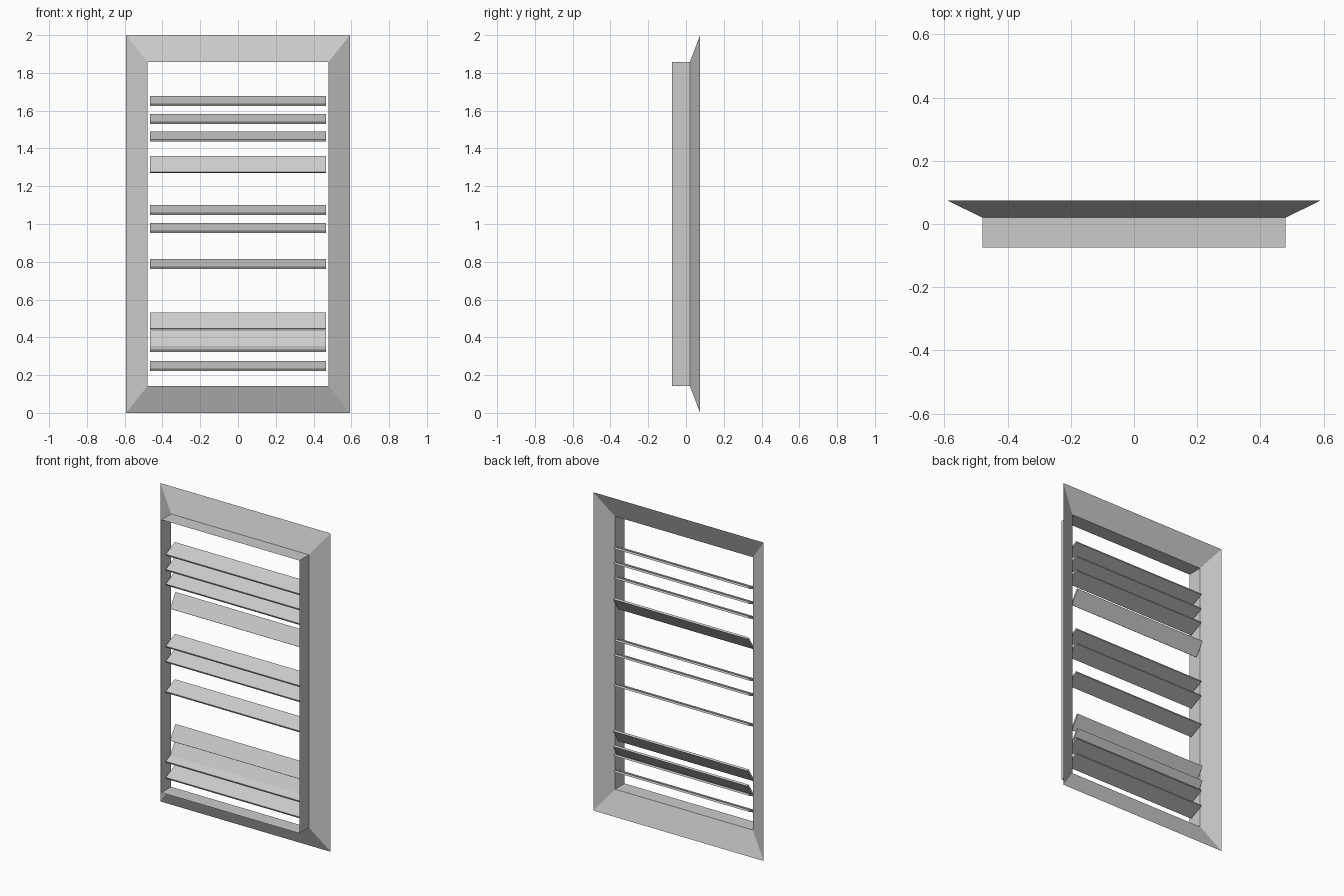
import bpy, bmesh
from math import radians

if "Cube" in bpy.data.objects:
    bpy.data.objects.remove(bpy.data.objects["Cube"])


def add_mesh(name, bm):
    mesh = bpy.data.meshes.new(name)
    bm.to_mesh(mesh)
    bm.free()
    obj = bpy.data.objects.new(name, mesh)
    bpy.context.collection.objects.link(obj)
    return obj


# Thin sheet frame: straight inner sleeve, then a mitred flare to the back
# Each section is (half width, half height, y)
sections = [(0.479, 0.857, -0.075), (0.479, 0.857, 0.02), (0.592, 1.0, 0.075)]
bm = bmesh.new()
rings = [[bm.verts.new((sx * w, y, 1 + sz * h))
          for sx, sz in ((-1, -1), (1, -1), (1, 1), (-1, 1))]
         for w, h, y in sections]
for a, b in zip(rings, rings[1:]):
    for i in range(4):
        j = (i + 1) % 4
        bm.faces.new((a[i], a[j], b[j], b[i]))
bmesh.ops.recalc_face_normals(bm, faces=bm.faces)
add_mesh("louvre_frame", bm)


# Slats: thin boards tilted down toward the front
def slat(name, y, z, tilt):
    bm = bmesh.new()
    bmesh.ops.create_cube(bm, size=1)
    bmesh.ops.scale(bm, vec=(0.934, 0.10, 0.012), verts=bm.verts)
    obj = add_mesh(name, bm)
    obj.location = (0, y, z)
    obj.rotation_euler.x = radians(tilt)


# Evenly tilted slats
for n, z in enumerate((1.65, 1.555, 1.463, 1.073, 0.978, 0.788, 0.349, 0.248)):
    slat(f"slat_{n + 1}", -0.003, z, 25)

# Slipped slats hanging more steeply
for n, z in enumerate((1.315, 0.486, 0.39)):
    slat(f"steep_slat_{n + 1}", 0.024, z, 57)
